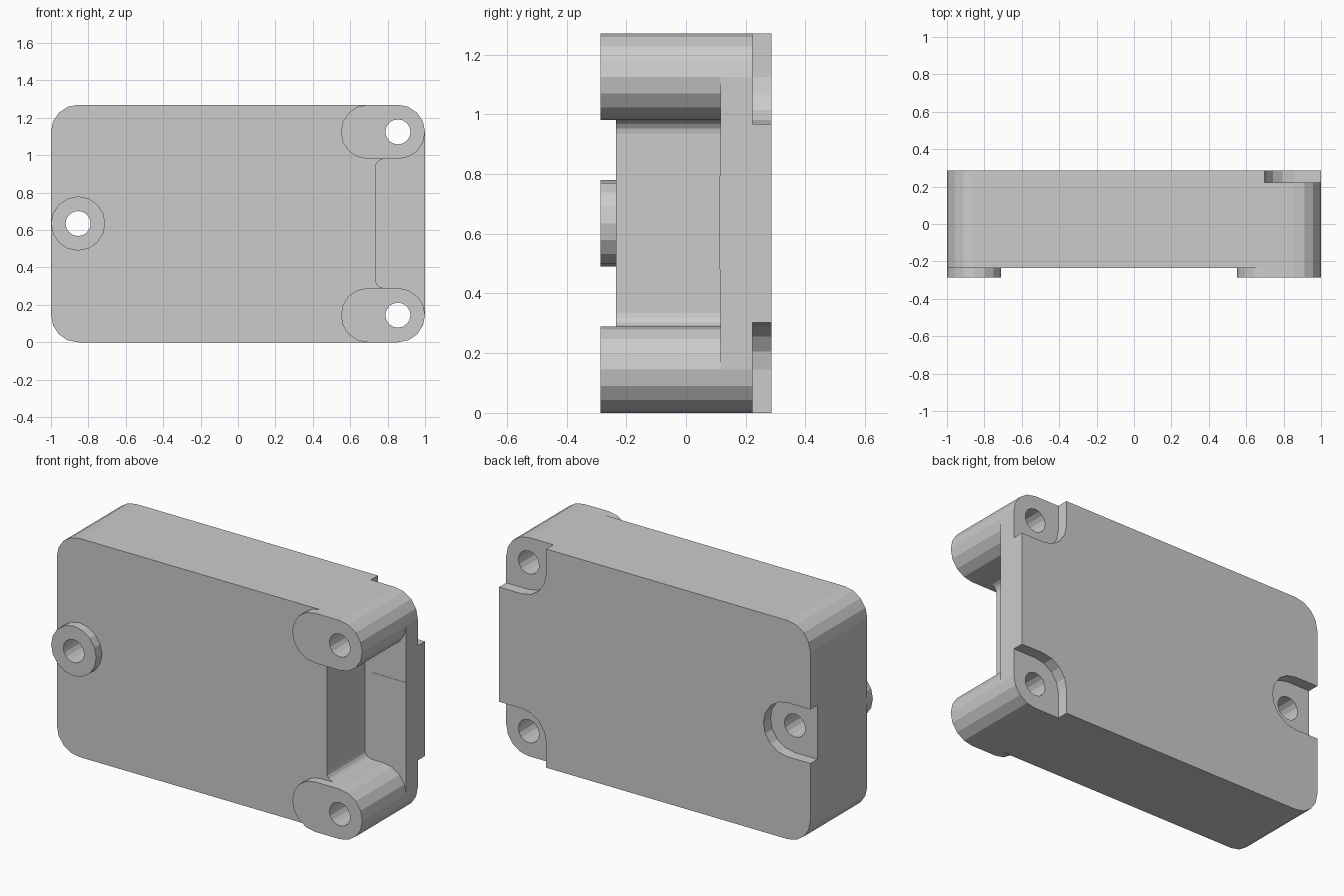
import bpy, bmesh
from math import cos, sin, pi

if "Cube" in bpy.data.objects:
    bpy.data.objects.remove(bpy.data.objects["Cube"], do_unlink=True)

H = 1.27                      # height
R = 0.145                     # outer corner and boss radius
HOLE_R = 0.067
FRONT, FACE, FLOOR, SEAT, BACK = -0.287, -0.235, 0.115, 0.222, 0.287
END, MID = 1 - R, H / 2       # screw axes

grey = bpy.data.materials.new("casing grey")
grey.use_nodes = True
grey.diffuse_color = (0.6, 0.6, 0.6, 1)
grey.node_tree.nodes["Principled BSDF"].inputs["Base Color"].default_value = (0.6, 0.6, 0.6, 1)


def arc(cx, cz, r, start, end):
    """Arc in the xz plane, in steps of a sixteenth of a turn."""
    n = round(abs(end - start) / 22.5)
    angles = [(start + (end - start) * i / n) * pi / 180 for i in range(n + 1)]
    return [(cx + r * cos(a), cz + r * sin(a)) for a in angles]


def flip(points):
    """Mirror a profile about the middle height."""
    return [(x, H - z) for x, z in reversed(points)]


def prism(name, profile, y0, y1):
    """Extrude an xz profile along y."""
    bm = bmesh.new()
    face = bm.faces.new([bm.verts.new((x, y0, z)) for x, z in profile])
    top = bmesh.ops.extrude_face_region(bm, geom=[face])["geom"]
    moved = [v for v in top if isinstance(v, bmesh.types.BMVert)]
    bmesh.ops.translate(bm, verts=moved, vec=(0, y1 - y0, 0))
    bmesh.ops.recalc_face_normals(bm, faces=bm.faces)
    mesh = bpy.data.meshes.new(name)
    bm.to_mesh(mesh)
    bm.free()
    mesh.materials.append(grey)
    obj = bpy.data.objects.new(name, mesh)
    bpy.context.collection.objects.link(obj)
    return obj


def cut(obj, cutters):
    """Subtract the cutters and bake the result."""
    for cutter in cutters:
        cutter.hide_render = True
        mod = obj.modifiers.new("cut", "BOOLEAN")
        mod.operation = "DIFFERENCE"
        mod.solver = "EXACT"
        mod.object = cutter
    graph = bpy.context.evaluated_depsgraph_get()
    baked = bpy.data.meshes.new_from_object(obj.evaluated_get(graph))
    obj.modifiers.clear()
    obj.data = baked


# Screw holes
holes = {}
for key, x, z in (("left", -END, MID), ("low", END, R), ("high", END, H - R)):
    holes[key] = prism("hole_cutter", arc(x, z, HOLE_R, 0, 360)[:-1], -0.5, 0.5)

# Main casing with rounded corners
casing = prism("casing",
               arc(END, R, R, -90, 0) + arc(END, H - R, R, 0, 90)
               + arc(-END, H - R, R, 90, 180) + arc(-END, R, R, 180, 270),
               FACE, BACK)

# Open pocket between the two bosses, with a filleted inner wall
fillet = 0.045
half = (arc(0.735 + fillet, 2 * R + fillet, fillet, 180, 270)
        + arc(END, R, R, 90, 0) + [(1.2, R)])
pocket = prism("pocket_cutter", half + flip(half), -0.5, FLOOR)

# Screw seats sunk into the back
seat_r = 0.157
corner = [(1.2, -0.2), (1.2, R + seat_r)] + arc(END, R, seat_r, 90, 180) + [(END - seat_r, -0.2)]
side = arc(-END, MID, seat_r, -90, 90) + [(-1.2, MID + seat_r), (-1.2, MID - seat_r)]
seats = [prism("seat_cutter", p, SEAT, 0.5) for p in (corner, flip(corner), side)]

cut(casing, [pocket] + seats + list(holes.values()))

# Raised bosses on the front
capsule = arc(END, R, R, -90, 90) + arc(0.55 + R, R, R, 90, 270)
disc = arc(-END, MID, R, 0, 360)[:-1]
for name, profile, key in (("lower_boss", capsule, "low"),
                           ("upper_boss", flip(capsule), "high"),
                           ("side_boss", disc, "left")):
    cut(prism(name, profile, FRONT, FACE), [holes[key]])

# Thin pad on the pocket floor
prism("pocket_pad", [(0.785, 0.48), (1, 0.48), (1, 0.795), (0.785, 0.795)], FLOOR - 0.002, FLOOR)

# Remove the cutters
for obj in [pocket] + seats + list(holes.values()):
    bpy.data.objects.remove(obj, do_unlink=True)
